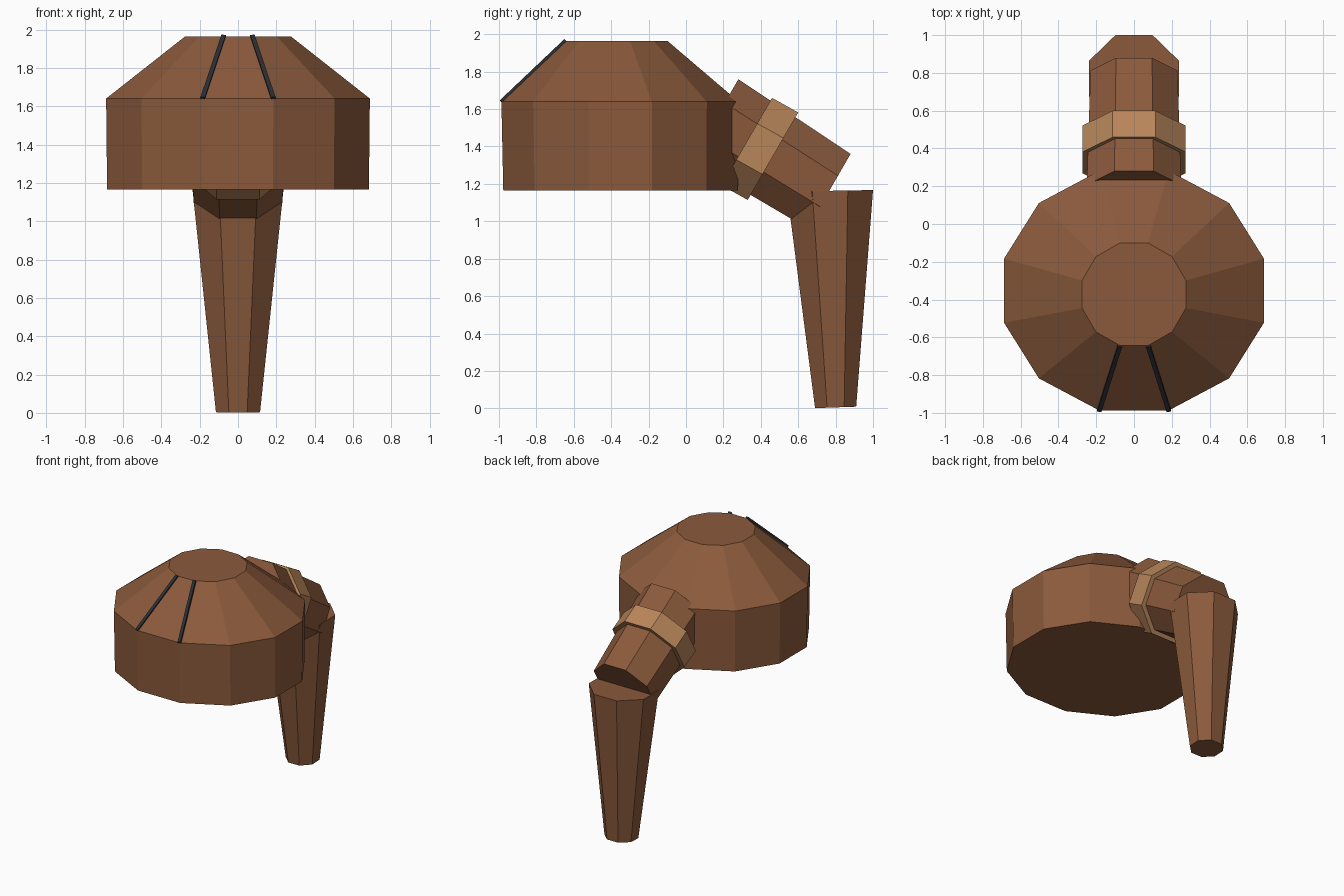
import bpy, bmesh, math
from mathutils import Vector, Matrix

if "Cube" in bpy.data.objects:
    bpy.data.objects.remove(bpy.data.objects["Cube"])


def material(name, rgb):
    m = bpy.data.materials.new(name)
    m.diffuse_color = (*rgb, 1.0)
    m.use_nodes = True
    m.node_tree.nodes["Principled BSDF"].inputs["Base Color"].default_value = m.diffuse_color
    return m


BROWN = material("brown", (0.258, 0.102, 0.045))
TAN = material("tan", (0.479, 0.238, 0.102))
DARK = material("dark_slate", (0.024, 0.027, 0.034))


def finish(name, bm, mat):
    bmesh.ops.recalc_face_normals(bm, faces=bm.faces)
    mesh = bpy.data.meshes.new(name)
    bm.to_mesh(mesh)
    bm.free()
    mesh.materials.append(mat)
    obj = bpy.data.objects.new(name, mesh)
    bpy.context.collection.objects.link(obj)
    return obj


def loft(name, sides, sections, mat):
    """Join polygon rings; section = (centre y, centre z, apothem x, apothem y, tilt)."""
    bm = bmesh.new()
    rings = []
    for cy, cz, ax, ay, tilt in sections:
        turn = Matrix.Rotation(math.radians(tilt), 3, 'X')
        k = 1 / math.cos(math.pi / sides)
        ring = []
        for i in range(sides):
            a = 2 * math.pi * (i + 0.5) / sides
            p = turn @ Vector((ax * k * math.cos(a), ay * k * math.sin(a), 0))
            ring.append(bm.verts.new(p + Vector((0, cy, cz))))
        rings.append(ring)
    for a, b in zip(rings, rings[1:]):
        for i in range(sides):
            j = (i + 1) % sides
            bm.faces.new((a[i], a[j], b[j], b[i]))
    bm.faces.new(rings[0])
    bm.faces.new(rings[-1])
    return finish(name, bm, mat)


# Twelve-sided head with sloped crown
loft("head", 12, [(-0.350, 1.165, 0.683, 0.627, 0),
                  (-0.353, 1.640, 0.688, 0.634, 0),
                  (-0.372, 1.965, 0.275, 0.272, 0)], BROWN)

# Slanted arm, its collar and the tapered leg
loft("arm", 8, [(0.155, 1.543, 0.250, 0.250, 60),
                (0.765, 1.161, 0.230, 0.230, 60)], BROWN)
loft("collar", 8, [(0.325, 1.426, 0.273, 0.270, 60),
                   (0.465, 1.348, 0.273, 0.270, 60)], TAN)
loft("leg", 8, [(0.800, 0.005, 0.115, 0.110, 2),
                (0.770, 1.163, 0.237, 0.230, 1)], BROWN)

# Two thin strips along the front edges of the crown
for side, label in ((-1, "left"), (1, "right")):
    low = Vector((side * 0.184, -0.987, 1.640))
    high = Vector((side * 0.075, -0.644, 1.965))
    along = (high - low).normalized()
    out = along.cross(Vector((1, 0, 0)))
    out = -out.normalized() if out.z < 0 else out.normalized()
    across = along.cross(out).normalized()
    bm = bmesh.new()
    bmesh.ops.create_cube(bm, size=1)
    basis = Matrix((across * 0.023, along * (high - low).length, out * 0.022)).transposed()
    for v in bm.verts:
        v.co = basis @ v.co + (low + high) / 2
    finish(label + "_strip", bm, DARK)
